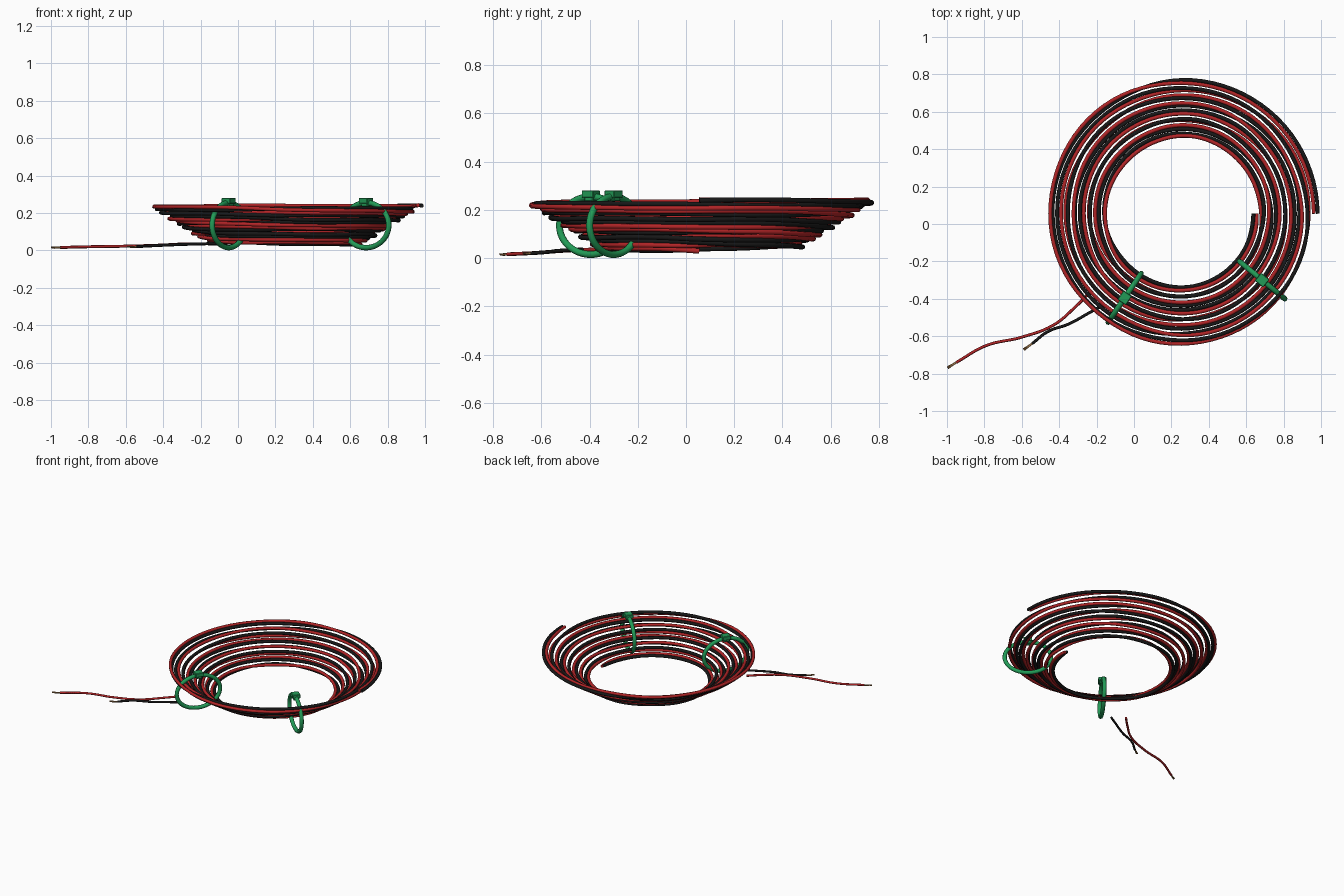
import bpy, bmesh, math
from mathutils import Vector, Matrix

if "Cube" in bpy.data.objects:
    bpy.data.objects.remove(bpy.data.objects["Cube"])


def material(name, rgb):
    m = bpy.data.materials.new(name)
    m.use_nodes = True
    m.diffuse_color = (*rgb, 1)
    bsdf = next(n for n in m.node_tree.nodes if n.type == 'BSDF_PRINCIPLED')
    bsdf.inputs["Base Color"].default_value = (*rgb, 1)
    bsdf.inputs["Roughness"].default_value = 0.6
    return m


RED = material("red insulation", (0.45, 0.018, 0.02))
BLACK = material("black insulation", (0.009, 0.009, 0.009))
GREEN = material("green plastic", (0.016, 0.33, 0.095))
COPPER = material("bare copper", (0.36, 0.19, 0.07))


def tube(name, points, radius, mat, cyclic=False, smooth_path=False):
    """Round tube along a path, turned into a mesh."""
    curve = bpy.data.curves.new(name, 'CURVE')
    curve.dimensions = '3D'
    curve.bevel_depth = radius
    curve.bevel_resolution = 2
    curve.use_fill_caps = True
    if smooth_path:
        sp = curve.splines.new('BEZIER')
        sp.bezier_points.add(len(points) - 1)
        for bp, p in zip(sp.bezier_points, points):
            bp.co = p
            bp.handle_left_type = bp.handle_right_type = 'AUTO'
    else:
        sp = curve.splines.new('POLY')
        sp.points.add(len(points) - 1)
        for cp, p in zip(sp.points, points):
            cp.co = (*p, 1)
    sp.use_cyclic_u = cyclic
    temp = bpy.data.objects.new(name + " path", curve)
    mesh = bpy.data.meshes.new_from_object(temp)
    bpy.data.objects.remove(temp)
    bpy.data.curves.remove(curve)
    mesh.name = name
    mesh.materials.clear()
    mesh.materials.append(mat)
    for p in mesh.polygons:
        p.use_smooth = True
    obj = bpy.data.objects.new(name, mesh)
    bpy.context.collection.objects.link(obj)
    return obj


# Twin wire wound in a conical spiral, slowly twisting around itself
CX, CY = 0.255, 0.055
TURNS, STEPS = 8, 80
R0, R1, Z0, Z1 = 0.392, 0.717, 0.034, 0.241


def coil(name, mat, side):
    pts = []
    for i in range(TURNS * STEPS + 1):
        s = i / STEPS
        t = s / TURNS
        a = -math.tau * s
        phi = (math.pi + math.tau * 0.7 * (s - TURNS)
               + 0.7 * math.sin(13 * s) + 0.3 * math.sin(31 * s))
        r = R0 + (R1 - R0) * t + side * 0.0105 * math.cos(phi)
        z = Z0 + (Z1 - Z0) * t + side * 0.0085 * math.sin(phi)
        pts.append((CX + r * math.cos(a), CY + r * math.sin(a), z))
    tube(name, pts, 0.0108, mat)


coil("red_coil_wire", RED, 1)
coil("black_coil_wire", BLACK, -1)


# Loose leads with a stripped core and splayed strands at the tip
def lead(name, mat, path, tip):
    tube(name, path, 0.0078, mat, smooth_path=True)
    end, tip = Vector(path[-1]), Vector(tip)
    side = (tip - end).cross(Vector((0, 0, 1))).normalized()
    tube(name + "_core", [end, end.lerp(tip, 0.7)], 0.0055, COPPER)
    for k in (-1, 0, 1):
        spread = side * 0.005 * k + Vector((0, 0, 0.003 * abs(k)))
        tube(f"{name}_strand_{k + 2}", [end + spread * 0.4, tip + spread],
             0.003, COPPER)


lead("red_lead", RED,
     [(-0.24, -0.37, 0.036), (-0.31, -0.44, 0.034), (-0.43, -0.54, 0.028),
      (-0.60, -0.605, 0.023), (-0.79, -0.65, 0.02), (-0.95, -0.74, 0.016)],
     (-0.997, -0.769, 0.014))
lead("black_lead", BLACK,
     [(-0.16, -0.43, 0.036), (-0.24, -0.475, 0.034), (-0.35, -0.535, 0.03),
      (-0.46, -0.575, 0.025), (-0.545, -0.64, 0.02)],
     (-0.59, -0.672, 0.018))


# Cable ties looped around the bundle, each with a locking head on top
def block(name, size, matrix):
    bm = bmesh.new()
    bmesh.ops.create_cube(bm, size=1, matrix=Matrix.Diagonal((*size, 1)))
    bmesh.ops.bevel(bm, geom=bm.edges[:], offset=0.003, segments=1,
                    affect='EDGES')
    mesh = bpy.data.meshes.new(name)
    bm.to_mesh(mesh)
    bm.free()
    mesh.materials.append(GREEN)
    obj = bpy.data.objects.new(name, mesh)
    obj.matrix_world = matrix
    bpy.context.collection.objects.link(obj)


def cable_tie(name, x, y):
    out = Vector((x - CX, y - CY, 0)).normalized()
    centre = Vector((x, y, 0.135))
    loop = [centre + out * 0.157 * math.cos(a)
            + Vector((0, 0, 0.12 * math.sin(a)))
            for a in (math.tau * i / 48 for i in range(48))]
    tube(name + "_strap", loop, 0.0145, GREEN, cyclic=True)
    turn = Matrix.Rotation(math.atan2(out.y, out.x), 4, 'Z')
    block(name + "_head", (0.058, 0.054, 0.03),
          Matrix.Translation((x, y, 0.266)) @ turn)
    block(name + "_head_base", (0.042, 0.036, 0.02),
          Matrix.Translation((x, y, 0.246)) @ turn)


cable_tie("left_front_tie", 0.685, -0.30)
cable_tie("right_front_tie", -0.05, -0.395)
